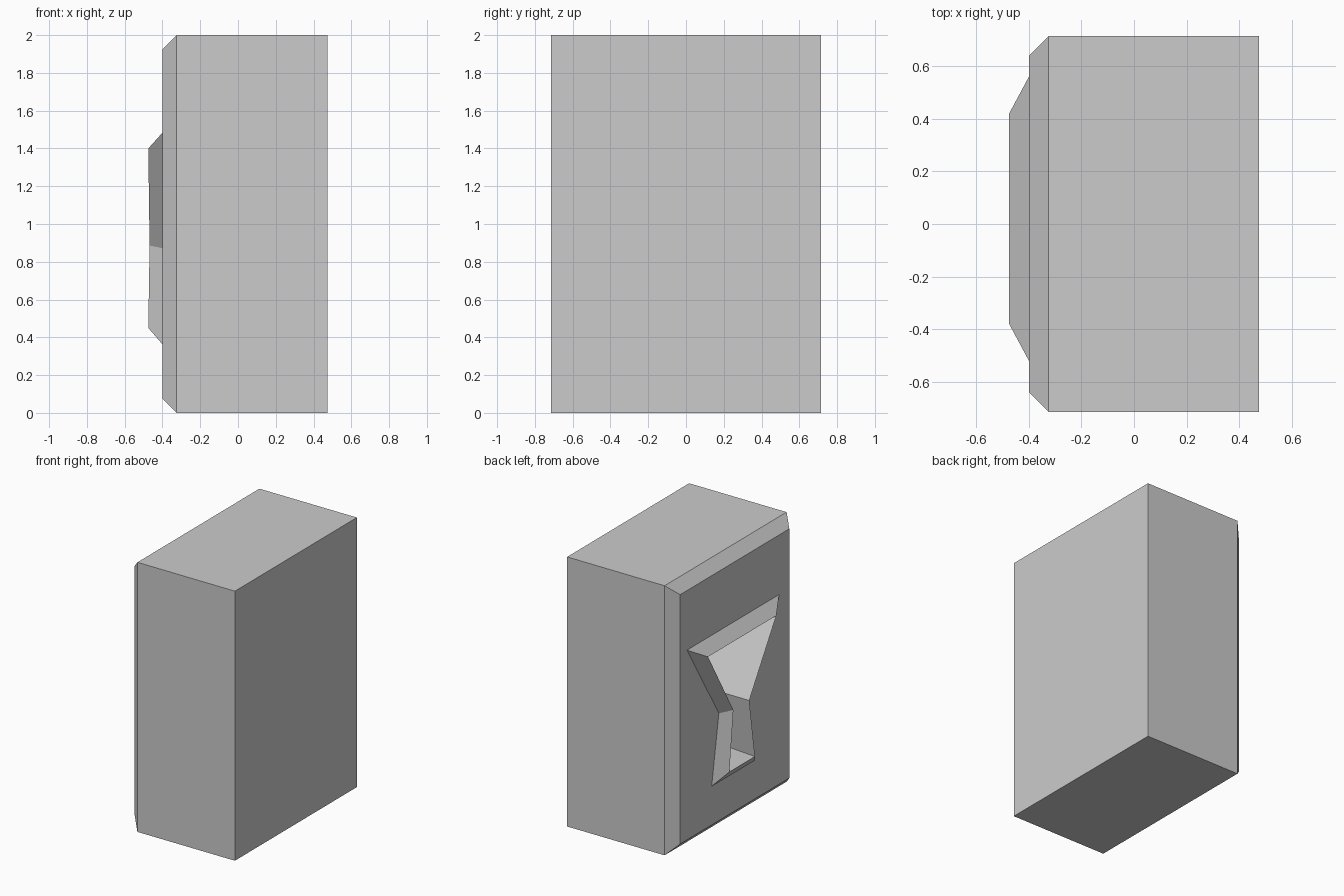
import bpy, bmesh

if "Cube" in bpy.data.objects:
    bpy.data.objects.remove(bpy.data.objects["Cube"])

CY = 0.02  # the keyhole-like opening sits slightly off centre

bm = bmesh.new()


def ring(points):
    return [bm.verts.new(p) for p in points]


def rect(x, hy, z0, z1):
    return ring([(x, hy, z1), (x, -hy, z1), (x, -hy, z0), (x, hy, z0)])


def hourglass(top, waist, bottom):
    """Six-point outline from (x, half width, z) levels, mirrored in y."""
    levels = (top, waist, bottom)
    left = [(x, CY + h, z) for x, h, z in levels]
    right = [(x, CY - h, z) for x, h, z in reversed(levels)]
    return ring(left + right)


def bridge(a, b):
    n = len(a)
    for i in range(n):
        j = (i + 1) % n
        bm.faces.new((a[i], a[j], b[j], b[i]))


# Box with chamfered edges round the -x face
back = rect(0.475, 0.715, 0, 2)
side = rect(-0.325, 0.715, 0, 2)
face = rect(-0.40, 0.64, 0.075, 1.925)
bm.faces.new(back)
bridge(back, side)
bridge(side, face)

# Raised sharp rim and the deep tapering recess inside it
base = hourglass((-0.40, 0.54, 1.483), (-0.40, 0.166, 0.872), (-0.40, 0.25, 0.363))
ridge = hourglass((-0.475, 0.40, 1.40), (-0.468, 0.093, 0.886), (-0.475, 0.15, 0.45))
floor = hourglass((0.10, 0.37, 1.36), (0.10, 0.088, 0.89), (0.10, 0.14, 0.49))
bridge(base, ridge)
bridge(ridge, floor)
bm.faces.new(floor)

# Flat -x panel around the rim
tl, tr, br, bl = face
a, b, c, d, e, f = base  # left top, waist, bottom, then right bottom, waist, top
bm.faces.new((tl, tr, f, a))
bm.faces.new((tr, br, d, e, f))
bm.faces.new((br, bl, c, d))
bm.faces.new((bl, tl, a, b, c))

bmesh.ops.recalc_face_normals(bm, faces=bm.faces[:])
mesh = bpy.data.meshes.new("recessed_block")
bm.to_mesh(mesh)
bm.free()
bpy.context.collection.objects.link(bpy.data.objects.new("recessed_block", mesh))
